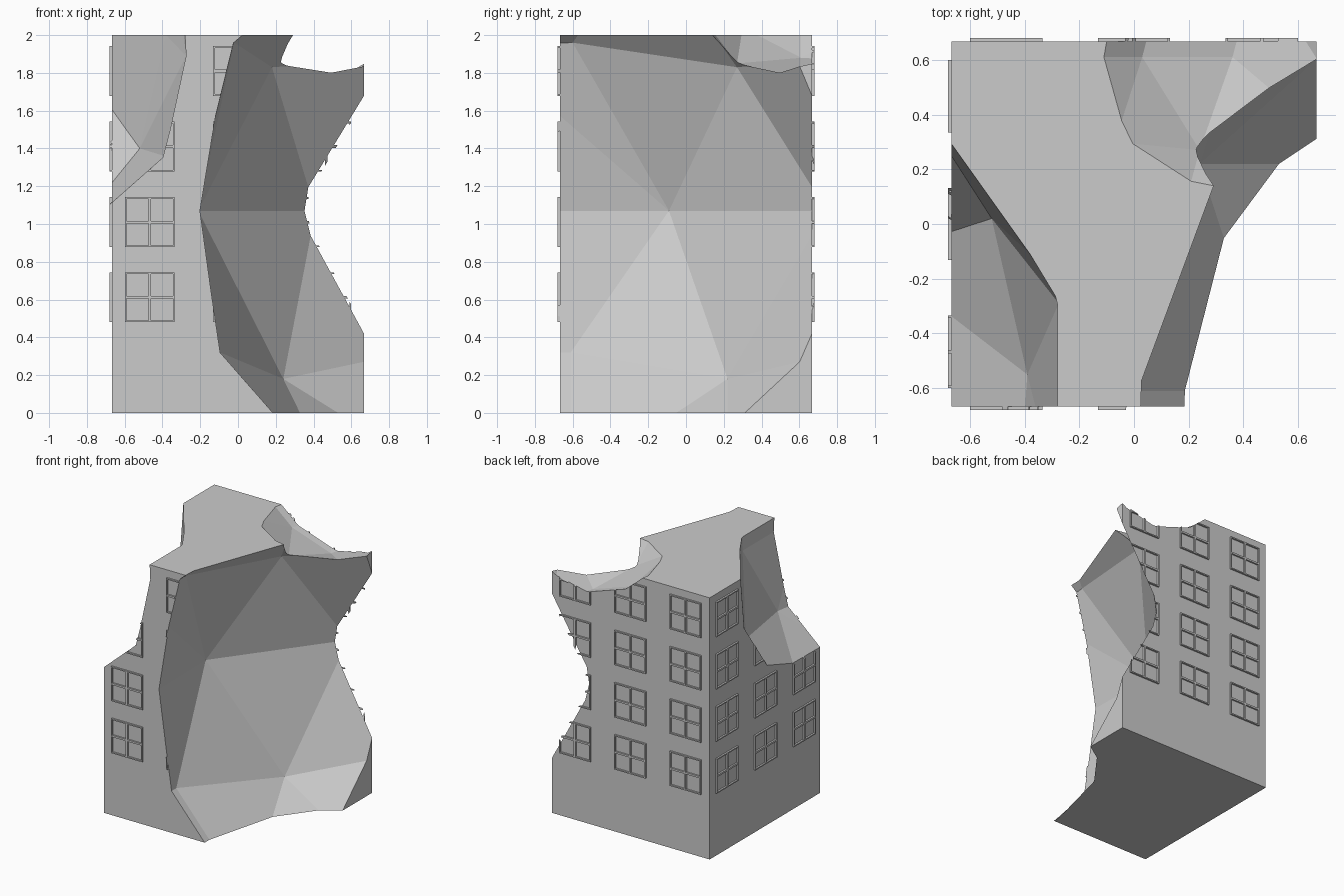
import bpy, bmesh, math
from mathutils import Matrix, Vector

if "Cube" in bpy.data.objects:
    bpy.data.objects.remove(bpy.data.objects["Cube"])

HALF, HEIGHT = 0.667, 2.0


def make_object(name, bm):
    bmesh.ops.recalc_face_normals(bm, faces=bm.faces[:])
    mesh = bpy.data.meshes.new(name)
    bm.to_mesh(mesh)
    bm.free()
    obj = bpy.data.objects.new(name, mesh)
    bpy.context.collection.objects.link(obj)
    return obj


def rock_cutter(name, points):
    """Faceted lump used to bite a piece out of the building."""
    bm = bmesh.new()
    for p in points:
        bm.verts.new(p)
    res = bmesh.ops.convex_hull(bm, input=bm.verts[:])
    inner = [v for v in res["geom_interior"] if isinstance(v, bmesh.types.BMVert)]
    bmesh.ops.delete(bm, geom=inner, context="VERTS")
    obj = make_object(name, bm)
    obj.hide_render = True
    return obj


# Building block
bm = bmesh.new()
bmesh.ops.create_cube(bm, size=1, matrix=Matrix.Translation((0, 0, HEIGHT / 2))
                      @ Matrix.Diagonal((2 * HALF, 2 * HALF, HEIGHT, 1)))
walls = make_object("building_walls", bm)

# Four-pane window frames, three columns by four floors on every side
W, RIM, BAR = 0.132, 0.009, 0.007
cuts = [-W, -W + RIM, -BAR, BAR, W - RIM, W]
bm = bmesh.new()
for side in range(4):
    rot = Matrix.Rotation(side * math.pi / 2, 4, "Z")
    for cx in (-0.467, 0, 0.467):
        for cz in (0.612, 1.01, 1.41, 1.81):
            verts = [[bm.verts.new(rot @ Vector((cx + u, -HALF + 0.003, cz + v)))
                      for u in cuts] for v in cuts]
            faces = [bm.faces.new((verts[j][i], verts[j][i + 1],
                                   verts[j + 1][i + 1], verts[j + 1][i]))
                     for j in range(5) for i in range(5)
                     if not (i in (1, 3) and j in (1, 3))]
            unused = [v for row in verts for v in row if not v.link_faces]
            bmesh.ops.delete(bm, geom=unused, context="VERTS")
            ext = bmesh.ops.extrude_face_region(bm, geom=faces, use_keep_orig=True)
            moved = [v for v in ext["geom"] if isinstance(v, bmesh.types.BMVert)]
            bmesh.ops.translate(bm, verts=moved, vec=rot @ Vector((0, -0.016, 0)))
windows = make_object("window_frames", bm)

# Large bite through the front right corner
bite_right = rock_cutter("bite_right", [
    (-0.21, -0.09, 1.07), (0.18, 0.27, 1.83), (0.24, 0.22, 0.18),
    (0.41, 0.745, 1.07), (-0.195, -1.09, 1.07), (-0.095, -0.61, 0.32),
    (-0.09, -1.11, 0.31), (0.51, -0.61, -0.37), (0.965, 0.22, -0.27),
    (1.09, 0.98, 0.36), (1.15, 0.91, 1.89), (-0.02, -0.6, 1.96),
    (-0.05, -1.1, 1.95), (0.64, -0.21, 2.51), (1, -1, 2.3), (1, -1, -0.2)])

# Shallow bite in the back of the roof
bite_back = rock_cutter("bite_back", [
    (0.03, 0.61, 1.88), (0.36, 0.61, 1.77), (0.24, 0.27, 1.85),
    (-0.07, 0.3, 2.04), (0.18, 0.05, 2.14), (-0.18, 0.61, 2.06),
    (0.5, 0.1, 2.2), (1.01, 0.06, 1.92), (1.0, 0.6, 2.12),
    (0.12, 0.95, 1.86), (0.45, 0.95, 1.78), (1.0, 0.95, 2.12),
    (-0.12, 0.95, 2.06), (0.2, 0.4, 2.4), (0.6, 0.8, 2.4), (1, 0.95, 2.4)])

# Bite in the front left upper corner
bite_left = rock_cutter("bite_left", [
    (-0.275, -0.29, 1.89), (-0.275, -1, 1.89), (-0.39, -0.55, 1.36),
    (-0.42, -1, 1.33), (-0.52, 0.02, 1.4), (-0.95, 0, 1.2),
    (-0.95, -0.12, 0.87), (-0.95, -1, 0.86), (-0.95, 0.27, 1.65),
    (-0.95, 0.69, 2), (-0.95, 0.69, 2.4), (-0.38, -0.11, 2),
    (-0.38, -0.11, 2.4), (-0.33, -0.17, 2.4), (-0.3, -0.29, 2.4),
    (-0.3, -1, 2.4), (-0.95, -1, 2.4)])

# Cut the walls and the frames with every bite
cutters = (bite_right, bite_back, bite_left)
for obj in (walls, windows):
    bpy.context.view_layer.objects.active = obj
    for cutter in cutters:
        mod = obj.modifiers.new(cutter.name, "BOOLEAN")
        mod.operation = "DIFFERENCE"
        mod.solver = "EXACT"
        mod.object = cutter
        bpy.ops.object.modifier_apply(modifier=mod.name)
for cutter in cutters:
    bpy.data.objects.remove(cutter)
